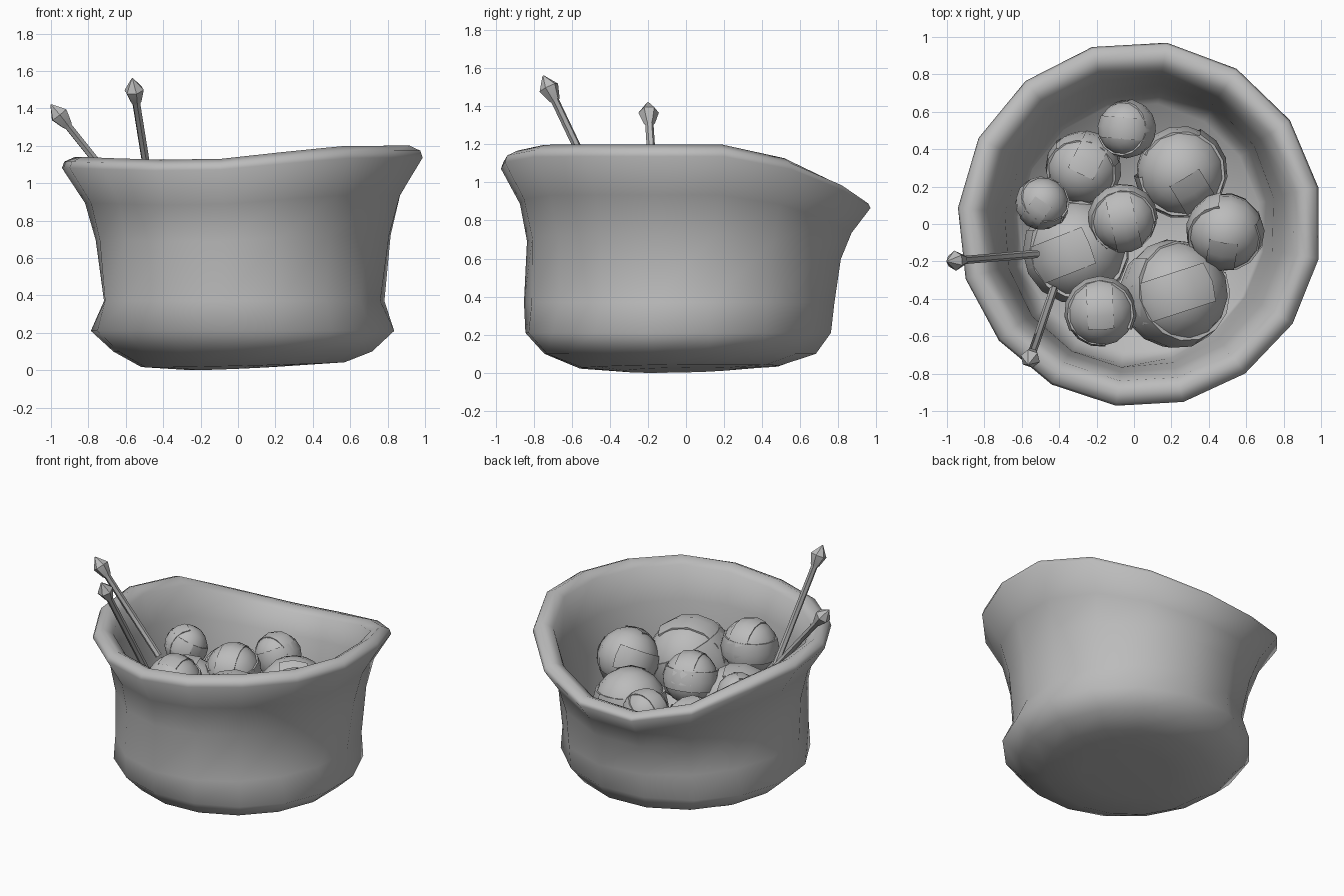
import bpy, bmesh, math, random
from mathutils import Vector, Matrix

if "Cube" in bpy.data.objects:
    bpy.data.objects.remove(bpy.data.objects["Cube"])

random.seed(4)
grey = bpy.data.materials.new("soft grey")
grey.diffuse_color = (0.5, 0.5, 0.5, 1)
grey.use_nodes = True
grey.node_tree.nodes["Principled BSDF"].inputs["Base Color"].default_value = grey.diffuse_color


def finish(name, bm, angle=50, recalc=True):
    if recalc:
        bmesh.ops.recalc_face_normals(bm, faces=bm.faces[:])
    me = bpy.data.meshes.new(name)
    bm.to_mesh(me)
    bm.free()
    me.materials.append(grey)
    ob = bpy.data.objects.new(name, me)
    bpy.context.collection.objects.link(ob)
    bpy.ops.object.select_all(action='DESELECT')
    ob.select_set(True)
    bpy.context.view_layer.objects.active = ob
    bpy.ops.object.shade_smooth_by_angle(angle=math.radians(angle))
    return ob


def loft(rings):
    """Skin closed rings of points and cap both ends."""
    bm = bmesh.new()
    vs = [[bm.verts.new(p) for p in r] for r in rings]
    n = len(vs[0])
    for a, b in zip(vs, vs[1:]):
        for i in range(n):
            j = (i + 1) % n
            bm.faces.new((a[i], a[j], b[j], b[i]))
    bm.faces.new(vs[0][::-1])
    bm.faces.new(vs[-1])
    return bm


def ramp(v):
    return min(max(v, 0), 1)


# Basket: 16-sided wall with a flared rim that dips at the back
def rim_height(t):
    x, y = 0.03 + 0.97 * math.cos(t), 0.97 * math.sin(t)
    s = ramp((x + 0.25) / 0.95)
    return (1.125 + 0.075 * s * s * (3 - 2 * s) + 0.015 * ramp((-x - 0.5) / 0.4)
            - 0.25 * ramp((y - 0.38) / 0.58))


# x radius, y radius, y centre, height, sideways pinch (outside bottom to inside floor)
profile = [
    (0.30, 0.30, -0.03, 0.015, 0), (0.55, 0.53, -0.03, 0.03, 0), (0.70, 0.72, -0.03, 0.10, 0),
    (0.82, 0.81, -0.04, 0.21, 0), (0.82, 0.83, -0.035, 0.37, 0.08),
    (0.825, 0.835, -0.01, 0.70, 0.035), (0.86, 0.88, 0.0, 0.90, 0.01),
    (0.975, 0.98, 0.0, 1.09, 0), (0.962, 0.967, 0.0, 1.125, 0),
    (0.905, 0.91, 0.0, 1.15, 0), (0.84, 0.845, 0.0, 1.11, 0), (0.785, 0.80, 0.0, 0.90, 0.01),
    (0.75, 0.765, -0.01, 0.70, 0.03), (0.73, 0.74, -0.02, 0.37, 0.06),
    (0.65, 0.67, -0.02, 0.26, 0),
]
rings = []
for rx, ry, cy, z, pinch in profile:
    ring = []
    for i in range(16):
        t = math.radians(11.5 + 22.5 * i)
        t += math.radians(3) * (1 - math.cos(t))
        k = (rim_height(t) - 0.37) / 0.78
        h = z if z <= 0.37 else 0.37 + (z - 0.37) * k
        if z < 0.05:   # slightly uneven underside
            h -= 0.015 * math.cos(t - math.radians(205))
        p = pinch * math.cos(t + math.radians(25)) ** 2
        ring.append((0.03 + (rx - p) * math.cos(t), cy + (ry - p) * math.sin(t), h))
    rings.append(ring)
finish("basket", loft(rings), 80)


# Yarn balls: faceted core with raised partial wraps in several directions
def yarn_ball(i, x, y, z, r):
    bm = bmesh.new()
    bmesh.ops.create_uvsphere(bm, u_segments=14, v_segments=9, radius=r * 0.975)
    base = Matrix.Rotation(random.uniform(0, 6.28), 3, 'Z') @ \
        Matrix.Rotation(random.uniform(-0.6, 0.6), 3, 'X')
    bmesh.ops.rotate(bm, verts=bm.verts[:], matrix=base)
    for j, axis in enumerate(('X', 'Y', 'Z')):
        turn = base @ Matrix.Rotation(math.pi / 2 * (j > 0), 3, axis)
        start = random.uniform(0, 6.28)
        shell = r * (0.995 + 0.012 * j)
        rows = []
        for s in range(11):
            a = start + s * math.radians(24)
            row = []
            for lat, rad in ((-0.40, r * 0.94), (-0.38, shell), (0, shell * 1.01),
                             (0.38, shell), (0.40, r * 0.94)):
                p = Vector((math.cos(lat) * math.cos(a), math.cos(lat) * math.sin(a),
                            math.sin(lat)))
                row.append(bm.verts.new(turn @ p * rad))
            rows.append(row)
        for a, b in zip(rows, rows[1:]):
            for c in range(4):
                bm.faces.new((a[c], b[c], b[c + 1], a[c + 1]))
    bmesh.ops.translate(bm, verts=bm.verts[:], vec=(x, y, z))
    finish(f"yarn_ball_{i}", bm, 45, recalc=False)


balls = [
    (-0.04, 0.51, 0.70, 0.155), (-0.49, 0.11, 0.80, 0.142), (-0.06, 0.03, 0.77, 0.183),
    (-0.27, 0.30, 0.58, 0.20), (-0.31, -0.14, 0.57, 0.28), (0.25, 0.28, 0.60, 0.245),
    (0.49, -0.04, 0.74, 0.208), (0.22, -0.37, 0.68, 0.29), (-0.18, -0.47, 0.84, 0.188),
]
for i, b in enumerate(balls):
    yarn_ball(i + 1, *b)


# Knitting needles: six-sided shaft ending in a diamond knob
def needle(i, base, tip):
    base, tip = Vector(base), Vector(tip)
    d = tip - base
    L = d.length
    q = d.to_track_quat('Z', 'Y')
    rings = []
    for r, h in ((0.022, 0), (0.022, L - 0.15), (0.03, L - 0.14), (0.054, L - 0.07), (0.004, L)):
        rings.append([base + q @ Vector((r * math.cos(a * math.pi / 3),
                                         r * math.sin(a * math.pi / 3), h)) for a in range(6)])
    finish(f"knitting_needle_{i}", loft(rings), 35)


needle(1, (-0.43, -0.35, 0.72), (-0.565, -0.75, 1.56))
needle(2, (-0.52, -0.16, 0.82), (-1.0, -0.20, 1.42))
